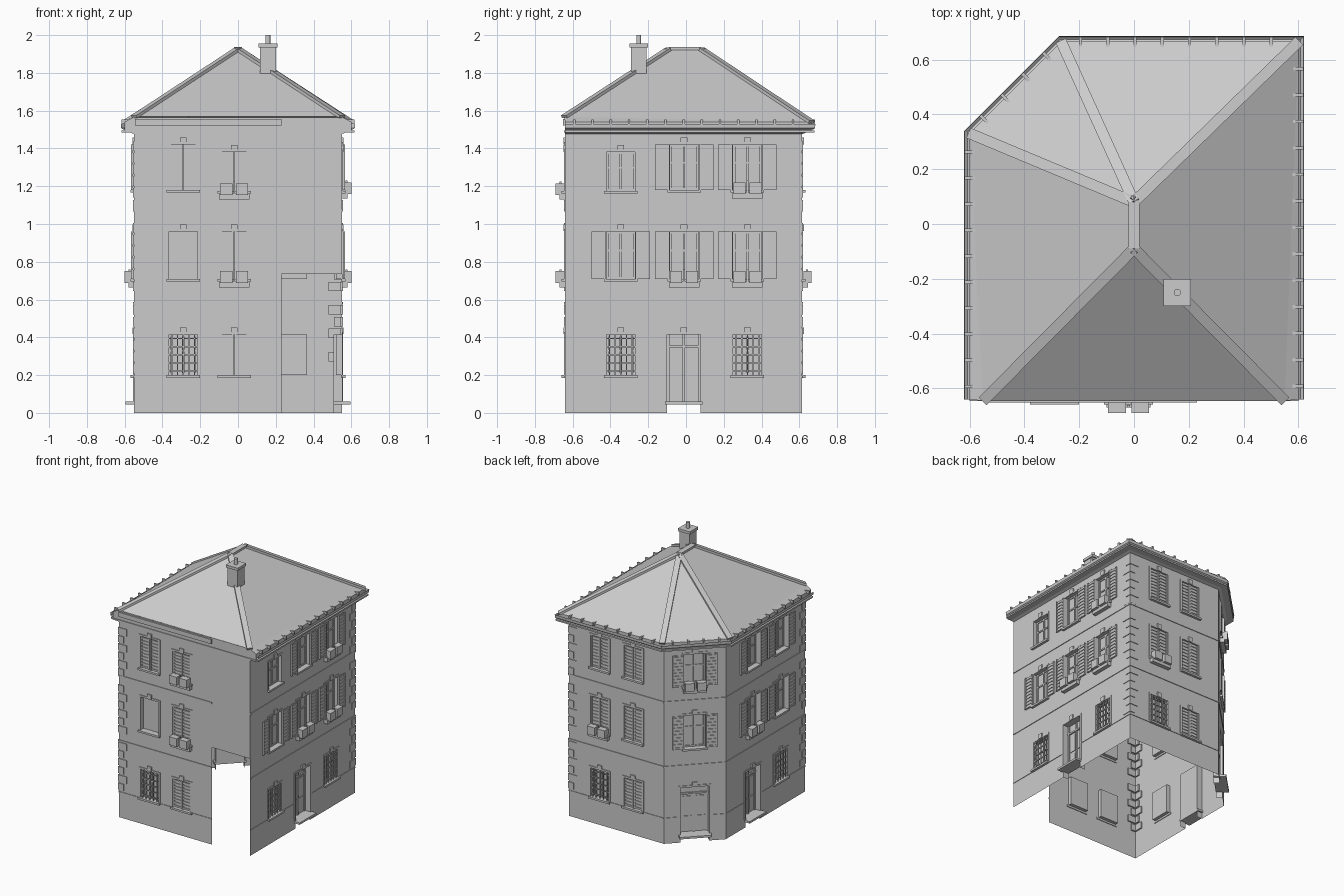
import bpy, bmesh, math
from mathutils import Vector, Matrix

if "Cube" in bpy.data.objects:
    bpy.data.objects.remove(bpy.data.objects["Cube"])

parts = {}

def bm_of(name):
    return parts.setdefault(name, bmesh.new())

def poly(name, pts):
    bm = bm_of(name)
    bm.faces.new([bm.verts.new(p) for p in pts])

def hexa(name, c):
    # solid from 8 corners (bottom 4, top 4)
    bm = bm_of(name)
    v = [bm.verts.new(p) for p in c]
    for f in ((3, 2, 1, 0), (4, 5, 6, 7), (0, 1, 5, 4), (1, 2, 6, 5), (2, 3, 7, 6), (3, 0, 4, 7)):
        bm.faces.new([v[i] for i in f])

class Side:
    """One facade: u runs along it, d points outward."""
    def __init__(s, origin, direction, u0, u1, top):
        s.o, s.t = Vector(origin), Vector(direction).normalized()
        s.n = Vector((s.t.y, -s.t.x))
        s.u0, s.u1, s.top, s.holes = u0, u1, top, []

    def p(s, u, z, d=0.0):
        q = s.o + s.t * u + s.n * d
        return (q.x, q.y, z)

    def box(s, name, u0, u1, z0, z1, d0, d1):
        hexa(name, [s.p(u, z, d) for z in (z0, z1)
                    for u, d in ((u0, d1), (u1, d1), (u1, d0), (u0, d0))])

    def opening(s, u0, u1, z0, z1, depth, panel_z=None):
        # hole with reveals and a recessed panel
        s.holes.append((u0, u1, z0, z1))
        ring = [(u0, z0), (u1, z0), (u1, z1), (u0, z1)]
        for i in range(4):
            if panel_z is not None and i == 0:
                continue
            a, b = ring[i], ring[(i + 1) % 4]
            poly("reveals", [s.p(*a), s.p(*b), s.p(*b, -depth), s.p(*a, -depth)])
        zb = z0 if panel_z is None else panel_z
        poly("panes", [s.p(u0, zb, -depth), s.p(u1, zb, -depth), s.p(u1, z1, -depth), s.p(u0, z1, -depth)])

    def build_wall(s):
        us = sorted({s.u0, s.u1, *[v for h in s.holes for v in h[:2]]})
        zs = sorted({0, .2, s.top, *[v for h in s.holes for v in h[2:]]})
        for a, b in zip(us, us[1:]):
            for c, d in zip(zs, zs[1:]):
                m, k = (a + b) / 2, (c + d) / 2
                if not any(h[0] < m < h[1] and h[2] < k < h[3] for h in s.holes):
                    poly("walls", [s.p(a, c), s.p(b, c), s.p(b, d), s.p(a, d)])

    def shutter(s, u0, u1, z0, z1, d):
        s.box("shutters", u0, u1, z0, z1, d, d + .004)
        for a, b in ((u0, u0 + .009), (u1 - .009, u1)):
            s.box("shutters", a, b, z0, z1, d + .004, d + .011)
        n = max(6, round((z1 - z0) / .024))
        step = (z1 - z0) / n
        for i in range(n):
            z = z0 + i * step
            s.box("shutters", u0 + .009, u1 - .009, z + .003, z + step * .6, d + .004, d + .009)

    def surround(s, u0, u1, z0, z1, key=True):
        w, d = .014, .005
        s.box("surrounds", u0 - w, u0, z0, z1 + w, 0, d)
        s.box("surrounds", u1, u1 + w, z0, z1 + w, 0, d)
        s.box("surrounds", u0, u1, z1, z1 + w, 0, d)
        if key:
            m = (u0 + u1) / 2
            s.box("keystones", m - .018, m + .018, z1 + .002, z1 + .038, 0, .009)

    def window(s, u, z0, z1, kind, pots=False):
        w = .075
        a, b = u - w, u + w
        s.opening(a, b, z0, z1, .03)
        s.surround(a, b, z0, z1)
        s.box("sills", a - .014, b + .014, z0 - .014, z0, -.005, .018)
        if kind == "closed":
            s.shutter(a, u - .002, z0, z1, -.012)
            s.shutter(u + .002, b, z0, z1, -.012)
        elif kind == "bars":
            for i in range(5):
                x = a + (i + .5) * (b - a) / 5
                s.box("window_bars", x - .003, x + .003, z0, z1, -.004, .003)
            for i in range(5):
                z = z0 + (i + .5) * (z1 - z0) / 5
                s.box("window_bars", a, b, z - .003, z + .003, -.006, .001)
        if kind in ("open", "glass", "bars"):
            for x in (a + .005, u, b - .005):
                s.box("casements", x - .006, x + .006, z0, z1, -.03, -.022)
            for z in (z0 + .005, z0 + (z1 - z0) * .6, z1 - .005):
                s.box("casements", a, b, z - .005, z + .005, -.03, -.024)
        if kind == "open":
            s.shutter(a - .08, a - .003, z0, z1, .005)
            s.shutter(b + .003, b + .08, z0, z1, .005)
        if pots:
            s.box("planter_brackets", a - .006, b + .006, z0 - .045, z0 - .014, 0, .03)
            for c in (u - .042, u + .042):
                s.box("planters", c - .032, c + .032, z0 - .022, z0 + .04, .006, .05)
            s.box("planters", u - .005, u + .005, z0 - .022, z0 + .05, .02, .03)

    def door(s, u, w):
        a, b, top = u - w, u + w, .415
        s.opening(a, b, 0, top, .045, .05)
        s.surround(a, b, .06, top)
        s.box("door_steps", a - .012, b + .012, .045, .06, -.045, .045)
        s.box("doors", a, b, .345, .357, -.045, -.035)
        for x in (a + .006, u, b - .006):
            s.box("doors", x - .006, x + .006, .06, top, -.045, -.037)
        for c0, c1 in ((a + .022, u - .016), (u + .016, b - .022)):
            for z0, z1 in ((.08, .18), (.2, .33)):
                s.box("doors", c0, c1, z0, z1, -.045, -.04)

# facades
FW, R, BK, T, YF = -.55, .55, .615, 1.5, -.64
front = Side((0, YF), (1, 0), -.55, .55, 1.565)
right = Side((.55, 0), (0, 1), YF, BK, T)
back = Side((0, BK), (-1, 0), -.55, .245, T)
left = Side((-.55, 0), (0, -1), -.31, -YF, T)
corner = Side((-.3975, .4625), (-1, -1), -.2157, .2157, T)

G, F, S = (.2, .415), (.71, .96), (1.18, 1.42)
SM = (1.175, 1.38)
layout = [
    (front, -.29, G, "bars", 0), (front, -.02, G, "closed", 0),
    (front, -.29, F, "plain", 0), (front, -.02, F, "closed", 1),
    (front, -.29, S, "closed", 0), (front, -.02, SM, "closed", 1),
    (right, -.345, G, "bars", 0), (right, .325, G, "bars", 0),
    (right, -.345, F, "open", 0), (right, -.01, F, "open", 1), (right, .325, F, "open", 1),
    (right, -.345, SM, "glass", 0), (right, -.01, S, "open", 0), (right, .325, S, "open", 1),
    (back, -.29, G, "bars", 0), (back, -.01, G, "closed", 0),
    (back, -.29, F, "closed", 1), (back, -.01, F, "closed", 0),
    (back, -.29, S, "closed", 0), (back, -.01, S, "closed", 0),
    (left, .345, G, "bars", 0), (left, .345, F, "open", 0), (left, .01, F, "open", 1),
    (left, .345, S, "open", 0), (left, .01, S, "open", 0),
    (corner, 0, F, "open", 0), (corner, 0, S, "open", 1),
]
for side, u, (z0, z1), kind, pots in layout:
    side.window(u, z0, z1, kind, pots)
right.door(-.012, .088)
left.door(.012, .088)
corner.door(0, .1)
front.holes.append((.23, .55, 0, .735))  # open bay at the front corner
for side in (front, right, back, left, corner):
    side.build_wall()

# thin course on top of the plinth, broken at doors
for side, spans in ((front, [(-.55, .23)]), (right, [(YF, -.114), (.09, BK)]), (back, [(-.55, .245)]),
                    (left, [(-.31, -.09), (.114, .64)]), (corner, [(-.2157, -.114), (.114, .2157)])):
    for a, b in spans:
        side.box("plinth_course", a, b, .188, .196, 0, .004)

def outline(o):
    # left, chamfered corner, back and right sides pushed outward by o
    k = .414 * o
    return [(-.55 - o, YF), (-.55 - o, .31 + k), (-.245 - k, BK + o), (.55 + o, BK + o), (.55 + o, YF)]

def sweep(name, profile, closed=True):
    rails = [[(x, y, z) for x, y in outline(o)] for o, z in profile]
    n = len(rails)
    for i in range(n if closed else n - 1):
        a, b = rails[i], rails[(i + 1) % n]
        for j in range(4):
            poly(name, [a[j], a[j + 1], b[j + 1], b[j]])
    if closed:
        for j in (0, 4):
            poly(name, [r[j] for r in rails])

# string courses, eaves and gutter
for z in (.575, 1.065):
    sweep("string_courses", [(0, z), (.005, z), (.005, z + .012), (0, z + .012)])
    front.box("string_courses", -.55, .23, z, z + .012, 0, .005)
sweep("eaves", [(0, 1.476), (.02, 1.484), (.066, 1.484), (.066, 1.495), (0, 1.495)])
sweep("gutter", [(.046, 1.53), (.048, 1.508), (.058, 1.5), (.068, 1.508), (.07, 1.53)], False)
front.box("front_cornice", -.6, .6, 1.484, 1.495, 0, .006)
front.box("front_gutter", -.545, .23, 1.522, 1.556, 0, .012)
for side in (right, back, left, corner):
    n = round((side.u1 - side.u0) / .095)
    n = n if side is not corner else 4
    for i in range(n):
        u = side.u0 + (i + .5) * (side.u1 - side.u0) / n
        side.box("gutter_brackets", u - .006, u + .006, 1.53, 1.552, .025, .068)

# roof
A2, E, D, C, B2 = [(x, y, 1.54) for x, y in outline(.05)]
A, B = (-.55, -.645, 1.568), (.55, -.645, 1.568)
R1, R2 = (0, -.09, 1.928), (0, .08, 1.928)
for f in ((A, B, R1), (B, B2, C), (B, C, R2, R1), (C, D, R2), (D, E, R2), (E, A2, A), (E, A, R1, R2)):
    poly("roof", f)
sweep("roof", [(.05, 1.54), (.05, 1.495)], False)
for s in (-1, 1):
    poly("roof", [(s * x, YF, z) for x, z in ((.55, 1.568), (.6, 1.54), (.6, 1.495), (.55, 1.495))])

def beam(name, p, q, w, h):
    p, q = Vector(p), Vector(q)
    m = Matrix.Translation((p + q) / 2) @ (q - p).to_track_quat('X', 'Z').to_matrix().to_4x4()
    L = (q - p).length / 2
    hexa(name, [m @ Vector((x * L, y * w / 2, z * h / 2)) for z in (-1, 1)
                for x, y in ((-1, -1), (1, -1), (1, 1), (-1, 1))])

for p, q in ((A, R1), (B, R1), (C, R2), (D, R2), (E, R2), (R1, R2)):
    beam("hip_caps", p, q, .04, .016)

# quoins on the front left and back right corners
z, i = .21, 0
while z < 1.45:
    long, short = (.07, .042) if i % 2 else (.042, .07)
    if not any(c - .05 < z < c + .012 for c in (.575, 1.065)):
        front.box("quoins", -.555, -.55 + long, z, z + .05, -.01, .005)
        left.box("quoins", .64 - short, .64, z, z + .05, -.01, .005)
        back.box("quoins", -.555, -.55 + long, z, z + .05, -.01, .005)
        right.box("quoins", BK - short, BK, z, z + .05, -.01, .005)
    z += .062
    i += 1

# chimney
def block(name, r, z0, z1):
    hexa(name, [(.158 + x * r, -.25 + y * r, z) for z in (z0, z1)
                for x, y in ((-1, -1), (1, -1), (1, 1), (-1, 1))])
block("chimney", .042, 1.77, 1.94)
block("chimney_cap", .05, 1.935, 1.955)
bmesh.ops.create_cone(bm_of("chimney_pipe"), cap_ends=True, segments=12, radius1=.013, radius2=.013, depth=.06,
                      matrix=Matrix.Translation((.158, -.25, 1.97)))

for name, bm in parts.items():
    if name in ("walls", "roof", "gutter", "eaves", "string_courses"):
        bmesh.ops.remove_doubles(bm, verts=bm.verts, dist=1e-4)
    if name not in ("panes", "reveals"):
        bmesh.ops.recalc_face_normals(bm, faces=bm.faces)
    me = bpy.data.meshes.new(name)
    bm.to_mesh(me)
    bm.free()
    bpy.context.collection.objects.link(bpy.data.objects.new(name, me))
